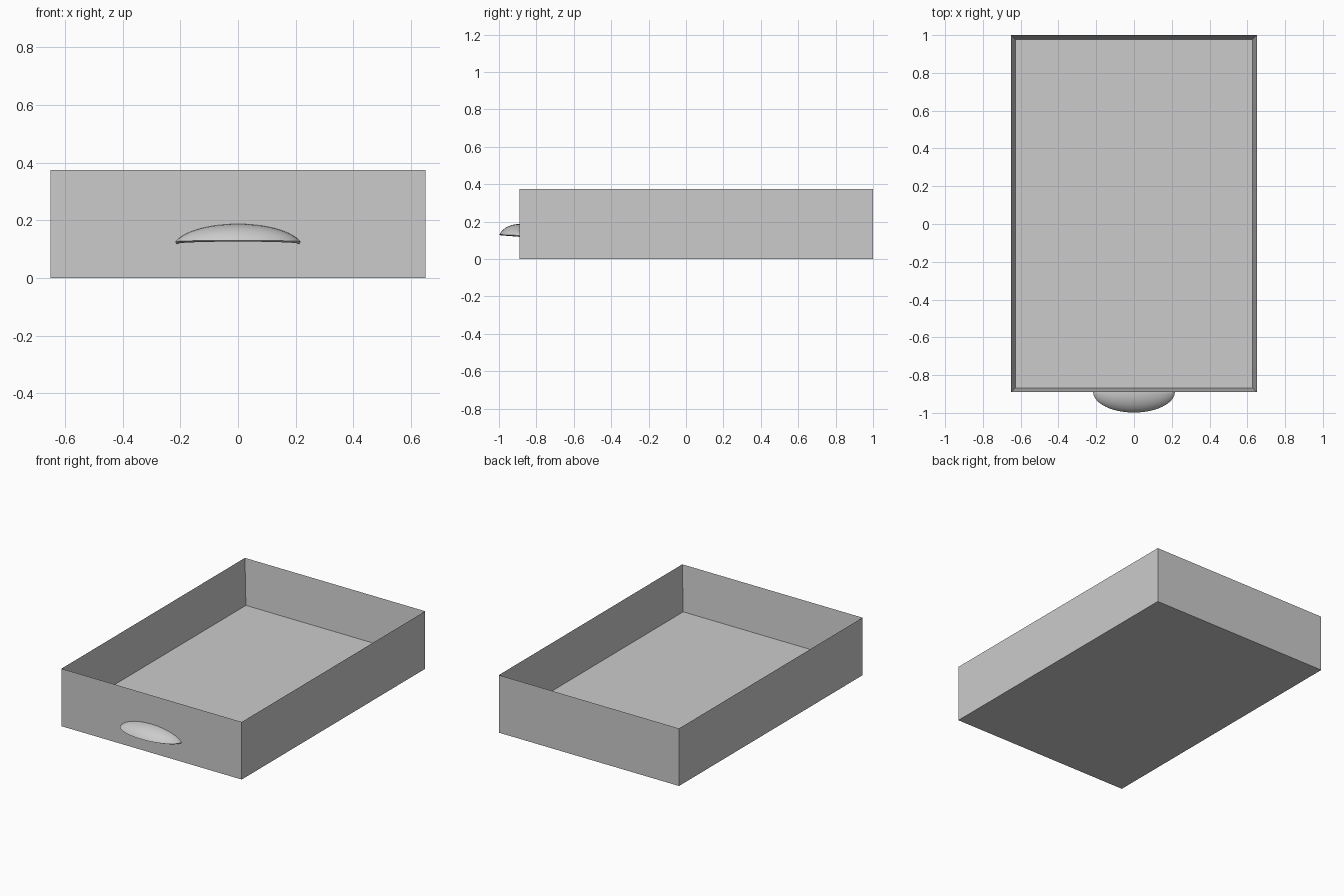
import bpy, bmesh
from mathutils import Vector

if "Cube" in bpy.data.objects:
    bpy.data.objects.remove(bpy.data.objects["Cube"])

W, Y0, Y1, H = 0.65, -0.89, 1.0, 0.375   # half width, front, back, height
T, FLOOR = 0.032, 0.08                   # wall thickness, floor level


def finish(bm, name):
    mesh = bpy.data.meshes.new(name)
    bm.to_mesh(mesh)
    bm.free()
    ob = bpy.data.objects.new(name, mesh)
    bpy.context.collection.objects.link(ob)
    return ob


# Tray: a block whose top is inset and pushed down to the floor
bm = bmesh.new()
bmesh.ops.create_cube(bm, size=1)
bmesh.ops.scale(bm, vec=(2 * W, Y1 - Y0, H), verts=bm.verts)
bmesh.ops.translate(bm, vec=(0, (Y0 + Y1) / 2, H / 2), verts=bm.verts)
bm.normal_update()
top = max(bm.faces, key=lambda f: f.calc_center_median().z)
bmesh.ops.inset_region(bm, faces=[top], thickness=T)
bmesh.ops.translate(bm, vec=(0, 0, FLOOR - H), verts=top.verts)
finish(bm, "drawer_tray")

# Cup handle: part of a flattened sphere, open underneath, with thickness
bm = bmesh.new()
bmesh.ops.create_uvsphere(bm, u_segments=48, v_segments=32, radius=1)
bmesh.ops.scale(bm, vec=(0.227, 0.1155, 0.087), verts=bm.verts)
bmesh.ops.translate(bm, vec=(0, Y0, 0.1), verts=bm.verts)
for co, no in (((0, Y0, 0), (0, 1, 0)), ((0, Y0, 0.126), (0, -0.04, -1))):
    bmesh.ops.bisect_plane(bm, geom=bm.verts[:] + bm.edges[:] + bm.faces[:],
                           plane_co=Vector(co), plane_no=Vector(no), clear_outer=True)
handle = finish(bm, "cup_handle")
shell = handle.modifiers.new("thickness", 'SOLIDIFY')
shell.thickness = 0.01
shell.offset = -1
bpy.context.view_layer.objects.active = handle
handle.select_set(True)
bpy.ops.object.modifier_apply(modifier=shell.name)
bpy.ops.object.shade_smooth_by_angle(angle=0.6)
